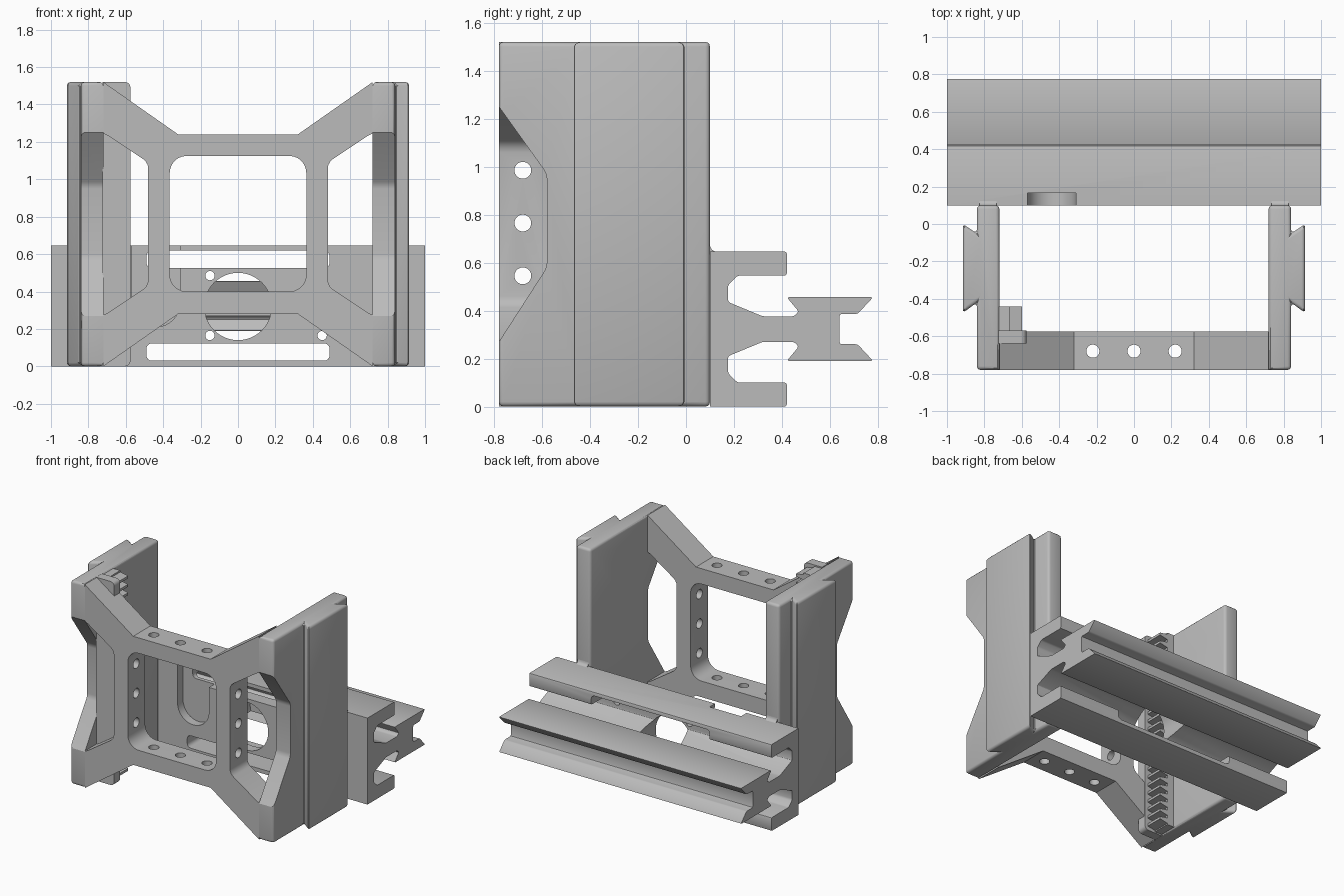
import bpy, bmesh, math
from mathutils import Vector

if "Cube" in bpy.data.objects:
    bpy.data.objects.remove(bpy.data.objects["Cube"], do_unlink=True)

grey = bpy.data.materials.new("plain grey")
grey.use_nodes = True
grey.diffuse_color = (0.5, 0.5, 0.5, 1)
grey.node_tree.nodes["Principled BSDF"].inputs["Base Color"].default_value = grey.diffuse_color

HEIGHT = 1.52
PLACE = {"x": lambda u, v, a: (a, u, v),
         "y": lambda u, v, a: (u, a, v),
         "z": lambda u, v, a: (u, v, a)}


def prism(name, axis, pts, lo, hi, radius=0, rule=None, segments=3):
    """Extrude a profile along an axis and round the edges chosen by a rule."""
    bm = bmesh.new()
    ends = [[bm.verts.new(PLACE[axis](u, v, a)) for u, v in pts] for a in (lo, hi)]
    bm.faces.new(ends[0])
    bm.faces.new(ends[1])
    n = len(pts)
    for i in range(n):
        j = (i + 1) % n
        bm.faces.new((ends[0][i], ends[0][j], ends[1][j], ends[1][i]))
    bmesh.ops.recalc_face_normals(bm, faces=bm.faces)
    if radius:
        k = "xyz".index(axis)
        rule = rule or (lambda a, b: abs(a[k] - b[k]) > 1e-5)
        chosen = [e for e in bm.edges if rule(e.verts[0].co, e.verts[1].co)]
        bmesh.ops.bevel(bm, geom=chosen, offset=radius, segments=segments,
                        profile=0.5, affect="EDGES", clamp_overlap=True)
    mesh = bpy.data.meshes.new(name)
    bm.to_mesh(mesh)
    bm.free()
    mesh.materials.append(grey)
    obj = bpy.data.objects.new(name, mesh)
    bpy.context.collection.objects.link(obj)
    return obj


def rect(u0, u1, v0, v1):
    return [(u0, v0), (u1, v0), (u1, v1), (u0, v1)]


def disc(u, v, r, n=32):
    return [(u + r * math.cos(i * math.tau / n), v + r * math.sin(i * math.tau / n))
            for i in range(n)]


def cut(obj, *cutter_args, **kw):
    """Subtract a prism from an object and discard the cutter."""
    cutter = prism("cutter", *cutter_args, **kw)
    mod = obj.modifiers.new("cut", "BOOLEAN")
    mod.operation = "DIFFERENCE"
    mod.solver = "EXACT"
    mod.object = cutter
    bpy.context.view_layer.objects.active = obj
    bpy.ops.object.modifier_apply(modifier=mod.name)
    bpy.data.objects.remove(cutter, do_unlink=True)


def finish(obj):
    bpy.ops.object.select_all(action="DESELECT")
    obj.select_set(True)
    bpy.context.view_layer.objects.active = obj
    bpy.ops.object.shade_smooth_by_angle(angle=math.radians(30))


# Side walls with an outer dovetail, notched at the front
def wall_edges(a, b):
    seam = all(abs(abs(p.x) - 0.72) < 1e-4 and p.y < -0.7 for p in (a, b))
    return not seam


for side, label in ((1, "left"), (-1, "right")):
    profile = [(0.72, -0.78), (0.84, -0.78), (0.84, -0.42), (0.915, -0.475),
               (0.915, 0), (0.84, -0.05), (0.84, 0.1), (0.72, 0.1)]
    wall = prism(label + "_wall", "z", [(side * x, y) for x, y in profile],
                 0, HEIGHT, 0.02, wall_edges)
    cut(wall, "x", [(-0.88, 1.39), (-0.58, 0.97), (-0.58, 0.58), (-0.88, 0.115)],
        side * 0.6, side * 1.0, radius=0.02)
    finish(wall)

# Front frame with a centre window and angled side openings
half = [(0.32, 0.28), (0.72, 0), (0.72, HEIGHT), (0.32, 1.24)]
frame = prism("front_frame", "y", half + [(-x, z) for x, z in reversed(half)], -0.78, -0.575)
cut(frame, "y", rect(-0.365, 0.365, 0.4, 1.125), -1, -0.4, radius=0.09, segments=6)
for side in (1, -1):
    opening = [(0.48, 0.43), (0.72, 0.27), (0.9, 0.27), (0.9, 1.25), (0.72, 1.25), (0.48, 1.09)]
    cut(frame, "y", [(side * x, z) for x, z in opening], -1, -0.4, radius=0.03)

# Mounting holes through the beams and columns
for step in (-1, 0, 1):
    cut(frame, "z", disc(step * 0.22, -0.68, 0.035), -0.1, 1.6)
    cut(frame, "x", disc(-0.68, 0.765 + step * 0.22, 0.035), -0.6, 0.6)
finish(frame)

# Rear rail: slotted body with a double dovetail along the back
lower = [(0.1, 0), (0.42, 0), (0.42, 0.1), (0.215, 0.1), (0.175, 0.14), (0.175, 0.21),
         (0.32, 0.27), (0.45, 0.27), (0.47, 0.25), (0.42, 0.19), (0.78, 0.19),
         (0.715, 0.26), (0.64, 0.26)]
MID = 0.323
rail = prism("rear_rail", "x", lower + [(y, 2 * MID - z) for y, z in reversed(lower)],
             -1, 1, 0.009, lambda a, b: abs(a.x - b.x) > 1 and a.y > 0.15, 2)
for z in (0.03, 0.525):
    cut(rail, "y", rect(-0.49, 0.49, z, z + 0.093), 0, 0.5 if z < 0.1 else 0.43,
        radius=0.03, segments=4)
cut(rail, "y", disc(0, 0.32, 0.18, 48), 0, 0.4)
for x in (-0.15, 0.45):
    for z in (0.165, 0.485):
        cut(rail, "y", disc(x, z, 0.025, 20), 0, 0.3)

# Round-bottomed pocket in the rail's front face
arc = [(-0.44 + 0.13 * math.cos(t), 0.34 + 0.13 * math.sin(t))
       for t in (math.pi + i * math.pi / 16 for i in range(17))]
cut(rail, "y", arc + [(-0.31, 0.8), (-0.57, 0.8)], 0, 0.165)
finish(rail)

# Small fillets where the walls meet the top of the rail
for side, label in ((1, "left"), (-1, "right")):
    curve = [(0.08 + 0.05 - 0.03 * math.cos(t), 0.675 - 0.03 * math.sin(t))
             for t in (i * math.pi / 12 for i in range(7))]
    fillet = prism(label + "_fillet", "x", [(0.09, 0.675)] + curve + [(0.13, 0.635), (0.09, 0.635)],
                   side * 0.735, side * 0.825)
    finish(fillet)

# Toothed rack on the inside of the right wall
prism("rack_base", "x", rect(-0.58, -0.44, 0.01, HEIGHT - 0.01), -0.725, -0.665)
PITCH = 0.0625
for i in range(24):
    z = 0.04 + i * PITCH
    prism(f"rack_tooth_{i + 1}", "y",
          [(-0.67, z - 0.022), (-0.6, z - 0.009), (-0.6, z + 0.009), (-0.67, z + 0.022)],
          -0.58, -0.44)

# Guard strip covering the front of the rack
guard = prism("rack_guard", "y", rect(-0.725, -0.575, 0, HEIGHT), -0.64, -0.57, 0.03,
              lambda a, b: abs(a.y - b.y) > 0.01 and a.x > -0.6, 5)
finish(guard)
